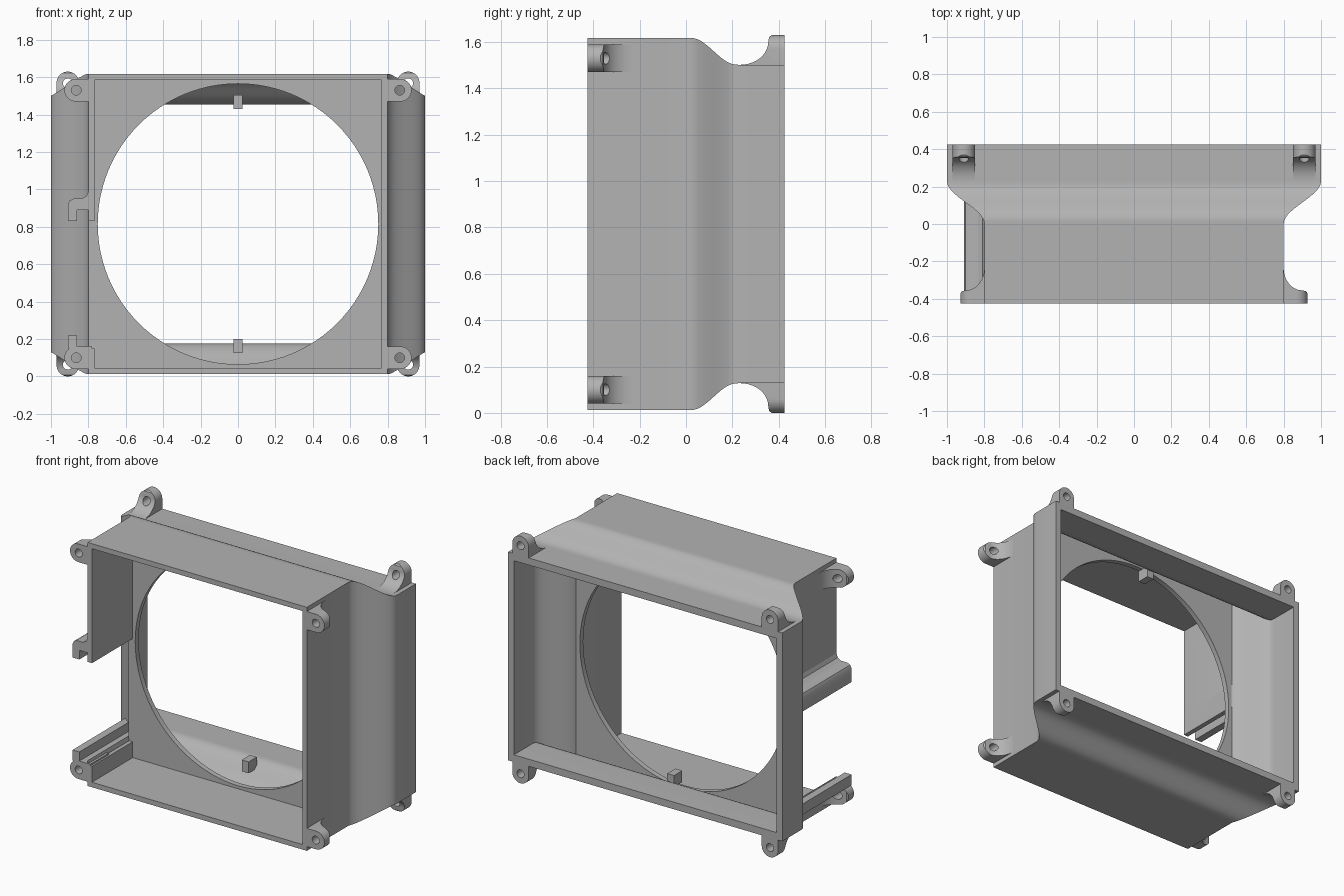
import bpy, bmesh, math
from mathutils import Vector, Matrix

if "Cube" in bpy.data.objects:
    bpy.data.objects.remove(bpy.data.objects["Cube"], do_unlink=True)

grey = bpy.data.materials.new("moulded_grey")
grey.use_nodes = True
grey.diffuse_color = (0.45, 0.45, 0.45, 1)
grey.node_tree.nodes["Principled BSDF"].inputs["Base Color"].default_value = (0.45, 0.45, 0.45, 1)

MID = 0.815            # height of the centre line
FRONT, BACK = -0.425, 0.425


def finish(name, bm):
    bmesh.ops.recalc_face_normals(bm, faces=bm.faces)
    mesh = bpy.data.meshes.new(name)
    bm.to_mesh(mesh)
    bm.free()
    mesh.materials.append(grey)
    obj = bpy.data.objects.new(name, mesh)
    bpy.context.collection.objects.link(obj)
    return obj


def prism(name, points, start, end):
    """Skin a closed outline between two point-placing functions."""
    bm = bmesh.new()
    a = [bm.verts.new(start(*p)) for p in points]
    b = [bm.verts.new(end(*p)) for p in points]
    bm.faces.new(a)
    bm.faces.new(b)
    for i in range(len(a)):
        j = (i + 1) % len(a)
        bm.faces.new((a[i], a[j], b[j], b[i]))
    return finish(name, bm)


def box(name, x0, x1, y0, y1, z0, z1):
    return prism(name, [(x0, z0), (x1, z0), (x1, z1), (x0, z1)],
                 lambda x, z: (x, y0, z), lambda x, z: (x, y1, z))


def cylinder(name, radius, x, z, y0, y1, sides):
    ring = [(x + radius * math.cos(math.tau * i / sides),
             z + radius * math.sin(math.tau * i / sides)) for i in range(sides)]
    return prism(name, ring, lambda u, w: (u, y0, w), lambda u, w: (u, y1, w))


def boolean(obj, cutter, operation):
    mod = obj.modifiers.new("cut", 'BOOLEAN')
    mod.operation = operation
    mod.solver = 'EXACT'
    mod.object = cutter
    bpy.context.view_layer.objects.active = obj
    bpy.ops.object.modifier_apply(modifier=mod.name)
    bpy.data.objects.remove(cutter, do_unlink=True)


def ease(y, y0, y1):
    t = min(max((y - y0) / (y1 - y0), 0), 1)
    return (1 - math.cos(math.pi * t)) / 2


# Duct shell: narrow tall front easing into the wide low back
def duct_ring(bm, y, inner):
    sx, sz = ease(y, 0.0, 0.23), ease(y, 0.02, 0.22)
    if inner:
        w, h = 0.768 + 0.19 * sx, 0.77 - 0.13 * sz
    else:
        w, h = 0.80 + 0.20 * sx, 0.803 - 0.116 * sz
    return [bm.verts.new((x * w, y, MID + z * h))
            for x, z in ((-1, -1), (1, -1), (1, 1), (-1, 1))]


def bridge(bm, a, b):
    for i in range(4):
        j = (i + 1) % 4
        bm.faces.new((a[i], a[j], b[j], b[i]))


bm = bmesh.new()
stations = [FRONT] + [0.23 * i / 14 for i in range(15)] + [BACK]
outer = [duct_ring(bm, y, False) for y in stations]
inner = [duct_ring(bm, y, True) for y in stations]
for rings in (outer, inner):
    for a, b in zip(rings, rings[1:]):
        bridge(bm, a, b)
bridge(bm, outer[0], inner[0])
bridge(bm, outer[-1], inner[-1])
shell = finish("duct_shell", bm)

# Open window in the right wall
boolean(shell, box("window_cutter", -0.9, -0.7, -0.6, 0.0, 0.15, 0.9), 'DIFFERENCE')

# Inner plate with the round opening
plate = box("opening_plate", -0.79, 0.79, 0.0, 0.035, 0.03, 1.6)
boolean(plate, cylinder("opening_cutter", 0.75, 0, MID, -0.1, 0.1, 96), 'DIFFERENCE')

# Channel lips above and below the window
upper_lip = [(-0.80, 0.99), (-0.81, 0.965), (-0.835, 0.95), (-0.88, 0.95),
             (-0.9, 0.94), (-0.91, 0.92), (-0.91, 0.83), (-0.86, 0.83),
             (-0.86, 0.89), (-0.80, 0.89), (-0.80, 0.83), (-0.768, 0.83), (-0.768, 0.99)]
lower_lip = [(-0.91, 0.15), (-0.91, 0.22), (-0.86, 0.22), (-0.86, 0.16),
             (-0.80, 0.16), (-0.80, 0.18), (-0.768, 0.04), (-0.80, 0.02), (-0.80, 0.15)]
lips = [prism(name, outline, lambda x, z: (x, FRONT, z),
              lambda x, z: (x, 0.03 - (x + 0.765) * 0.65, z))
        for name, outline in (("upper_lip", upper_lip), ("lower_lip", lower_lip))]

# Small locating pegs behind the opening
pegs = [box("peg", -0.025, 0.025, 0.075, 0.16, z, z + 0.075) for z in (0.125, 1.43)]


# Screw lug: u points outward, v runs into the depth, w runs across
def make_lug():
    flare = [(-0.02, 0), (0.128, 0), (0.128, 0.055), (0.12, 0.066)]
    for i in range(11):
        t = math.pi / 2 * i / 10
        flare.append((0.1 - 0.1 * math.sin(t), 0.19 - 0.12 * math.cos(t)))
    flare.append((-0.02, 0.19))
    lug = prism("lug", flare, lambda u, v: (u, v, -0.1), lambda u, v: (u, v, 0.1))
    outline = [(-0.05, -0.06)]
    for i in range(17):
        t = math.pi * (i / 16 - 0.5)
        outline.append((0.068 + 0.06 * math.cos(t), 0.06 * math.sin(t)))
    outline.append((-0.05, 0.06))
    boolean(lug, prism("lug_outline", outline, lambda u, w: (u, -0.1, w),
                       lambda u, w: (u, 0.3, w)), 'INTERSECT')
    boolean(lug, cylinder("lug_hole", 0.026, 0.065, 0, -0.1, 0.3, 24), 'DIFFERENCE')
    return lug


lug = make_lug()
lugs = []


def place(name, origin, u, v, w):
    bm = bmesh.new()
    bm.from_mesh(lug.data)
    frame = Matrix((u, v, w)).transposed().to_4x4()
    bm.transform(Matrix.Translation(Vector(origin)) @ frame)
    lugs.append(finish(name, bm))


for sx in (-1, 1):
    for sz in (-1, 1):
        side = ("right" if sx < 0 else "left") + ("_lower" if sz < 0 else "_upper")
        place("front_lug_" + side, (sx * 0.80, FRONT, MID + sz * 0.715),
              (sx, 0, 0), (0, 1, 0), (0, 0, 1))
        place("back_lug_" + side, (sx * 0.91, BACK, MID + sz * 0.687),
              (0, 0, sz), (0, -1, 0), (1, 0, 0))
bpy.data.objects.remove(lug, do_unlink=True)

# Smooth the curved walls and keep the edges crisp
bpy.ops.object.select_all(action='DESELECT')
for obj in [shell, plate] + lips + pegs + lugs:
    obj.select_set(True)
bpy.context.view_layer.objects.active = shell
bpy.ops.object.shade_smooth_by_angle(angle=math.radians(30))
